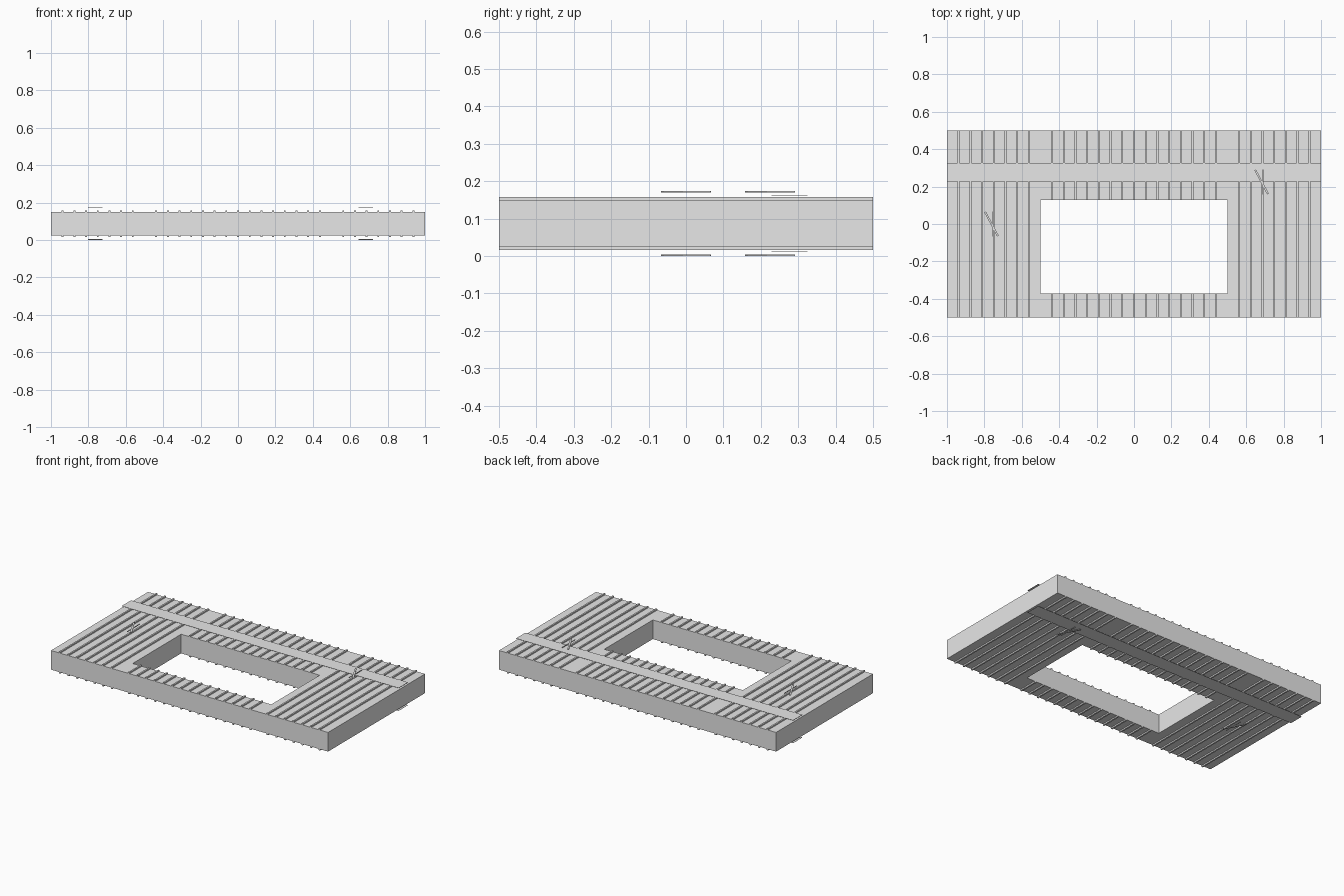
import bpy, bmesh, math
from mathutils import Matrix

if "Cube" in bpy.data.objects:
    bpy.data.objects.remove(bpy.data.objects["Cube"])

MID = 0.087          # mid height, everything mirrors about it
HALF = 0.0625        # half thickness of the slab
HOLE = (-0.5, 0.5, -0.372, 0.128)

grey = bpy.data.materials.new("light_grey")
grey.diffuse_color = (0.8, 0.8, 0.8, 1)
grey.use_nodes = True
grey.node_tree.nodes["Principled BSDF"].inputs["Base Color"].default_value = grey.diffuse_color


def finish(name, bm):
    bmesh.ops.recalc_face_normals(bm, faces=bm.faces[:])
    me = bpy.data.meshes.new(name)
    bm.to_mesh(me)
    bm.free()
    me.materials.append(grey)
    ob = bpy.data.objects.new(name, me)
    bpy.context.collection.objects.link(ob)
    return ob


def add_box(bm, x0, x1, y0, y1, z0, z1, angle=0):
    m = (Matrix.Translation(((x0 + x1) / 2, (y0 + y1) / 2, (z0 + z1) / 2))
         @ Matrix.Rotation(angle, 4, 'Z')
         @ Matrix.Diagonal((x1 - x0, y1 - y0, z1 - z0, 1)))
    bmesh.ops.create_cube(bm, size=1, matrix=m)


# Slab with a rectangular opening: outer and inner rings bridged
bm = bmesh.new()
rings = []
for x0, x1, y0, y1 in ((-1, 1, -0.5, 0.5), HOLE):
    for z in (MID - HALF, MID + HALF):
        rings.append([bm.verts.new((x, y, z))
                      for x, y in ((x0, y0), (x1, y0), (x1, y1), (x0, y1))])
ob_, ot, ib, it = rings
for a, b in ((ob_, ot), (ot, it), (it, ib), (ib, ob_)):
    for i in range(4):
        j = (i + 1) % 4
        bm.faces.new((a[i], a[j], b[j], b[i]))
finish("slab", bm)

for side, s in (("top", 1), ("bottom", -1)):
    def level(a, b):
        return sorted((MID + s * a, MID + s * b))

    # Narrow ribs across the slab, split by the opening
    bm = bmesh.new()
    z0, z1 = level(HALF - 0.001, 0.071)
    for i in range(-15, 16):
        x = i * 0.0625
        if abs(i) == 8:
            continue
        spans = ((-0.5, HOLE[2]), (HOLE[3], 0.5)) if abs(i) < 8 else ((-0.5, 0.5),)
        for y0, y1 in spans:
            add_box(bm, x - 0.005, x + 0.005, y0, y1, z0, z1)
    finish(side + "_ribs", bm)

    # Long flat strip lying over the ribs
    bm = bmesh.new()
    add_box(bm, -1, 1, 0.228, 0.325, *level(0.0735, 0.0745))
    finish(side + "_strip", bm)

    # Pairs of small crossed bars
    bm = bmesh.new()
    for x, y in ((-0.762, 0.0), (0.682, 0.225)):
        z0, z1 = level(0.083, 0.087)
        add_box(bm, x - 0.005, x + 0.005, y - 0.073, y + 0.073, z0, z1, math.radians(28))
        add_box(bm, x + 0.006, x + 0.010, y - 0.066, y + 0.066, z0, z1)
    finish(side + "_crossed_bars", bm)
